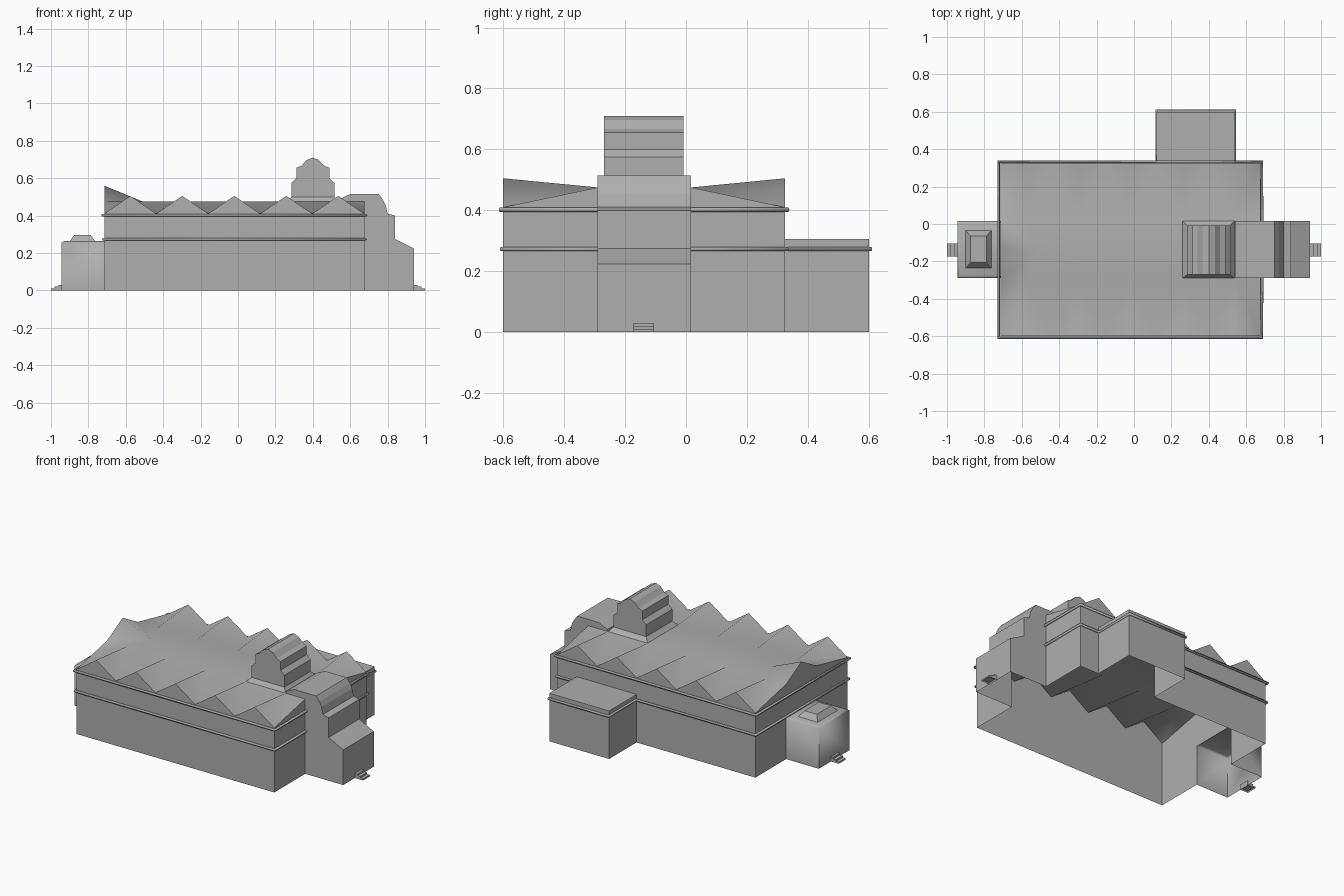
import bpy, bmesh

if "Cube" in bpy.data.objects:
    bpy.data.objects.remove(bpy.data.objects["Cube"])

X0, X1, Y0, Y1 = -0.715, 0.675, -0.60, 0.325   # main hall
W0, W1 = -0.29, 0.017                          # end wings / flat roof strip
B0, B1, BY = 0.12, 0.54, 0.60                  # rear annex

# Dark grey stone
stone = bpy.data.materials.new("stone_grey")
stone.diffuse_color = (0.43, 0.43, 0.43, 1)
stone.use_nodes = True
stone.node_tree.nodes["Principled BSDF"].inputs["Base Color"].default_value = stone.diffuse_color


def make(name, faces, smooth=0):
    """Mesh from a list of faces given as coordinates; shared corners are welded."""
    bm = bmesh.new()
    for f in faces:
        bm.faces.new([bm.verts.new(p) for p in f])
    bmesh.ops.remove_doubles(bm, verts=bm.verts, dist=0.0005)
    bmesh.ops.recalc_face_normals(bm, faces=bm.faces)
    me = bpy.data.meshes.new(name)
    bm.to_mesh(me)
    bm.free()
    me.materials.append(stone)
    ob = bpy.data.objects.new(name, me)
    bpy.context.collection.objects.link(ob)
    if smooth:
        bpy.context.view_layer.objects.active = ob
        ob.select_set(True)
        bpy.ops.object.shade_smooth_by_angle(angle=smooth)
        ob.select_set(False)
    return ob


def walls(pts, z0, z1, closed=True):
    n = len(pts)
    return [[(*pts[i], z0), (*pts[(i + 1) % n], z0), (*pts[(i + 1) % n], z1), (*pts[i], z1)]
            for i in range(n if closed else n - 1)]


def rect(x0, x1, y0, y1):
    return [(x0, y0), (x1, y0), (x1, y1), (x0, y1)]


def frustum(r0, z0, r1, z1):
    a, b = rect(*r0), rect(*r1)
    f = [[(*a[i], z0), (*a[(i + 1) % 4], z0), (*b[(i + 1) % 4], z1), (*b[i], z1)] for i in range(4)]
    return f + [[(*p, z1) for p in b]]


def extrude_y(prof, y0, y1):
    """Side sheets plus the strip along an open x/z profile."""
    f = [[(x, y, z) for x, z in prof] for y in (y0, y1)]
    for (xa, za), (xb, zb) in zip(prof, prof[1:]):
        f.append([(xa, y0, za), (xb, y0, zb), (xb, y1, zb), (xa, y1, za)])
    return f


def ledge(name, pts, z, r):
    cu = bpy.data.curves.new(name, 'CURVE')
    cu.dimensions = '3D'
    cu.bevel_depth = r
    cu.bevel_resolution = 1
    cu.use_fill_caps = True
    cu.materials.append(stone)
    s = cu.splines.new('POLY')
    s.points.add(len(pts) - 1)
    for p, q in zip(s.points, pts):
        p.co = (*q, z, 1)
    bpy.context.collection.objects.link(bpy.data.objects.new(name, cu))


# Lower walls follow the hall and annex outline, open under the wings
make("hall_lower_walls", walls(
    [(X1, W0), (X1, Y0), (X0, Y0), (X0, W0)], 0, 0.26, False) + walls(
    [(X0, W1), (X0, Y1), (B0, Y1), (B0, BY), (B1, BY), (B1, Y1), (X1, Y1), (X1, W1)], 0, 0.26, False))

# Upper hall shell: walls, gables and folded roof
step = (X1 - X0) / 5
vx = [X0 + i * step for i in range(6)]
tx = [v + step / 2 for v in vx[:5]]
ZB, ZV, ZP, ZR = 0.26, 0.41, 0.505, 0.475
faces = []
apex, tip = (X0, (W0 + W1) / 2, 0.56), (-0.51, (W0 + W1) / 2, ZR)
for ye, yi in ((Y0, W0), (Y1, W1)):
    t = [(x, yi, ZR) for x in tx]
    v = [(x, ye, ZV) for x in vx]
    left, right = (X0, yi, ZR), (X1, yi, ZR)
    for i in range(5):
        p = (tx[i], ye, ZP)
        faces += [[(vx[i], ye, ZB), (vx[i + 1], ye, ZB), v[i + 1], v[i]],
                  [v[i], v[i + 1], p], [v[i], p, t[i]], [p, v[i + 1], t[i]]]
        if i < 4:
            faces.append([t[i], v[i + 1], t[i + 1]])
    faces += [[v[0], t[0], left], [v[5], right, t[4]],
              [left, t[0], tip], [t[0], t[1], tip], [left, tip, apex],
              [(X1, ye, ZB), (X1, yi, ZB), right, v[5]],
              [(X0, ye, ZB), (X0, yi, ZB), left, v[0]]]
faces += [[(X0, W0, ZB), (X0, W1, ZB), (X0, W1, ZR), (X0, W0, ZR)],
          [(X0, W0, ZR), (X0, W1, ZR), apex],
          [tip, (tx[1], W0, ZR), (tx[1], W1, ZR)]]
sx = tx[1:] + [X1]
for a, b in zip(sx, sx[1:]):
    faces.append([(a, W0, ZR), (b, W0, ZR), (b, W1, ZR), (a, W1, ZR)])
make("hall_upper_and_roof", faces, 1.25)

# Rear annex top
annex = [(B0, Y1), (B0, BY), (B1, BY), (B1, Y1)]
make("annex_top", walls(annex, 0.26, 0.305, False) + [[(*p, 0.305) for p in annex]])

# Right wing: stepped profile climbing to the roof
wing = [(0.54, 0.475), (0.54, 0.487), (0.60, 0.515), (0.752, 0.515), (0.775, 0.485), (0.79, 0.455),
        (0.80, 0.41), (0.84, 0.40), (0.84, 0.275), (0.942, 0.223), (0.942, 0)]
f = extrude_y(wing, W0, W1)
for side, y in ((0, W0), (1, W1)):
    f[side] += [(X1, y, 0), (X1, y, 0.475)]
make("right_wing", f)

# Left wing with shallow roof and skylight
lw = [(X0, W0), (-0.945, W0), (-0.945, W1), (X0, W1)]
make("left_wing", walls(lw, 0, 0.255, False)
     + frustum((-0.945, X0, W0, W1), 0.255, (-0.93, X0, W0 + 0.015, W1 - 0.015), 0.263), 1.25)
make("left_skylight", frustum((-0.90, -0.763, -0.235, -0.035), 0.263,
                              (-0.893, -0.770, -0.228, -0.042), 0.272)[:4]
     + frustum((-0.893, -0.770, -0.228, -0.042), 0.272,
               (-0.875, -0.788, -0.207, -0.063), 0.296))

# Roof tower with stepped symmetric profile on a flared skirt
half = [(-0.115, 0.495), (-0.115, 0.575), (-0.088, 0.60), (-0.088, 0.655),
        (-0.06, 0.667), (-0.033, 0.697), (0, 0.71)]
prof = half + [(-x, z) for x, z in half[-2::-1]]
make("roof_tower", extrude_y([(0.40 + x, z) for x, z in prof], -0.27, -0.008))
make("tower_skirt", frustum((tx[3], tx[4], W0, W1), ZR, (0.285, 0.515, -0.27, -0.008), 0.50))

# Ledges round the hall, broken by the right wing
o = 0.006
ledge("lower_ledge", [(X1 + o, W0), (X1 + o, Y0 - o), (X0 - o, Y0 - o), (X0 - o, Y1 + o),
                      (B0, Y1 + o), (B0, BY + o), (B1, BY + o), (B1, Y1 + o),
                      (X1 + o, Y1 + o), (X1 + o, W1)], 0.273, 0.008)
o = 0.009
ledge("upper_ledge", [(X1 + o, W0), (X1 + o, Y0 - o), (X0 - o, Y0 - o), (X0 - o, Y1 + o),
                      (X1 + o, Y1 + o), (X1 + o, W1)], 0.402, 0.008)

# Entrance steps at both ends
for side, s in (("left", -1), ("right", 1)):
    f = []
    for i in range(3):
        r = sorted((s * 0.94, s * (1.0 - 0.02 * i))) + [-0.173, -0.105]
        f += frustum(r, 0.01 * i, r, 0.01 * (i + 1))
    make(side + "_steps", f)
